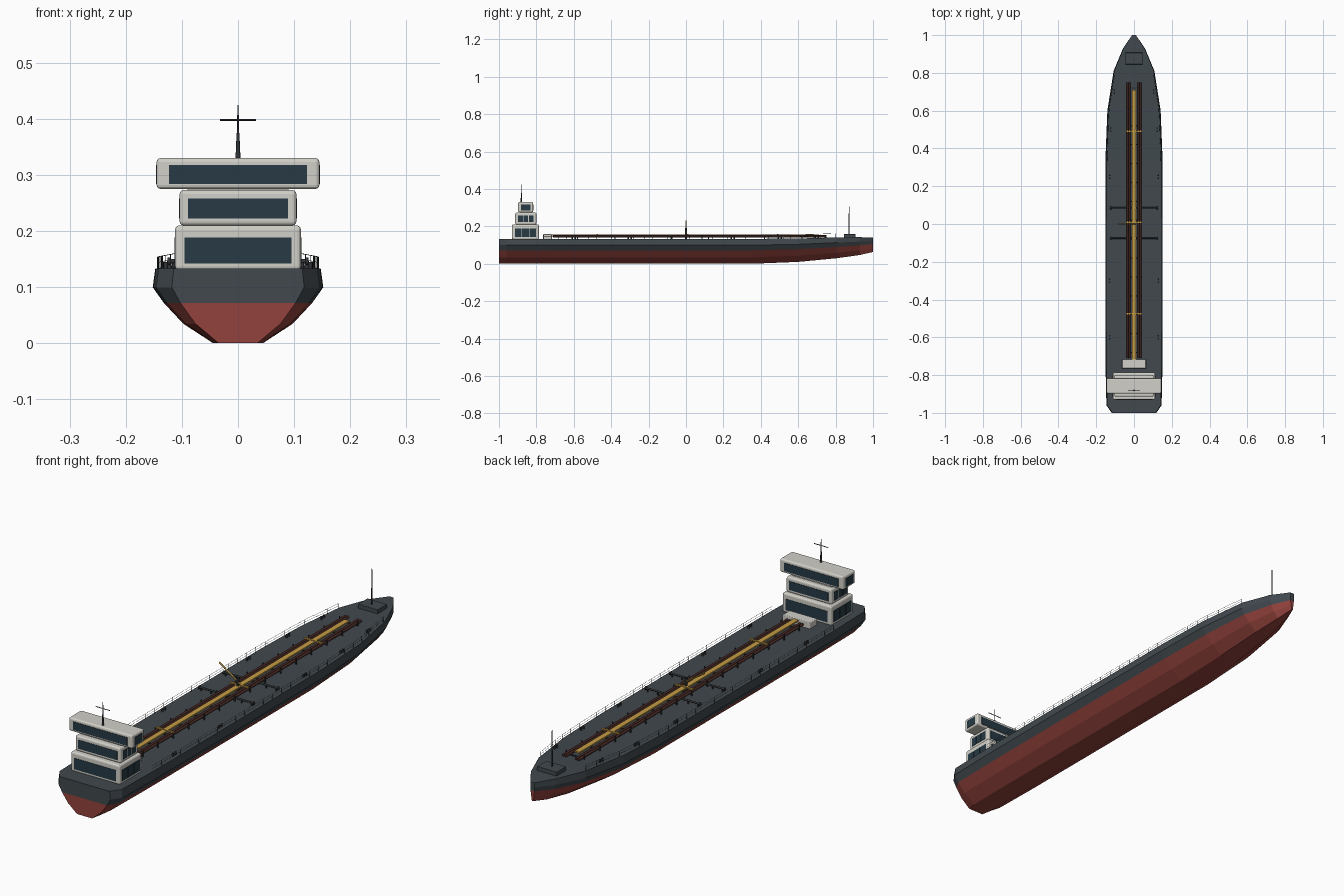
import bpy, bmesh
from mathutils import Vector

if "Cube" in bpy.data.objects:
    bpy.data.objects.remove(bpy.data.objects["Cube"])


def mat(name, r, g, b):
    m = bpy.data.materials.new(name)
    m.diffuse_color = (r, g, b, 1)
    m.use_nodes = True
    m.node_tree.nodes["Principled BSDF"].inputs["Base Color"].default_value = m.diffuse_color
    return m


DARK = mat("dark_paint", 0.052, 0.065, 0.075)
RED = mat("red_paint", 0.29, 0.055, 0.045)
WHITE = mat("white_paint", 0.64, 0.63, 0.58)
GLASS = mat("glass", 0.02, 0.042, 0.06)
YELLOW = mat("yellow_paint", 0.55, 0.33, 0.06)
BROWN = mat("brown_pipe", 0.07, 0.025, 0.02)
STEEL = mat("dark_steel", 0.03, 0.033, 0.037)


def add_obj(name, bm, *mats):
    me = bpy.data.meshes.new(name)
    bm.to_mesh(me)
    bm.free()
    for m in mats:
        me.materials.append(m)
    ob = bpy.data.objects.new(name, me)
    bpy.context.collection.objects.link(ob)
    return ob


def box(name, x, y, z, m, bevel=0.0):
    """Box from (min, max) ranges on each axis."""
    bm = bmesh.new()
    bmesh.ops.create_cube(bm, size=1)
    for v in bm.verts:
        v.co = [r[0] + (c + 0.5) * (r[1] - r[0]) for c, r in zip(v.co, (x, y, z))]
    ob = add_obj(name, bm, m)
    if bevel:
        mod = ob.modifiers.new("bevel", "BEVEL")
        mod.width, mod.segments = bevel, 3
    return ob


def rod(name, a, b, r, m, r2=None, sides=8):
    """Cylinder or cone between two points."""
    a, b = Vector(a), Vector(b)
    d = b - a
    bm = bmesh.new()
    bmesh.ops.create_cone(bm, cap_ends=True, segments=sides, radius1=r,
                          radius2=r if r2 is None else r2, depth=d.length)
    q = d.to_track_quat('Z', 'Y')
    for v in bm.verts:
        v.co = q @ v.co + (a + b) / 2
    for f in bm.faces:
        f.smooth = len(f.verts) == 4 and sides > 6
    return add_obj(name, bm, m)


# Hull: stations (y, half width, keel z, deck z) and one scaled cross-section
STATIONS = [(-1, .118, 0, .133), (-.96, .146, 0, .133), (-.75, .151, 0, .133),
            (-.35, .152, 0, .133), (.35, .151, 0, .133), (.6, .141, .01, .135),
            (.81, .108, .03, .141), (.93, .058, .047, .142), (1, .01, .063, .14)]
SECTION = [(.97, 1), (1, .75), (.87, .54), (.64, .26), (.29, 0)]

bm = bmesh.new()
rings = []
for y, w, zb, zd in STATIONS:
    half = [(w * s, zb + f * (zd - zb)) for s, f in SECTION]
    pts = [(-x, z) for x, z in half] + half[::-1]
    rings.append([bm.verts.new((x, y, z)) for x, z in pts])
for r, s in zip(rings, rings[1:]):
    for k in range(10):
        j = (k + 1) % 10
        f = bm.faces.new((r[k], r[j], s[j], s[k]))
        f.material_index = 1 if 2 <= k <= 6 else 0
for r in (rings[0], rings[-1]):
    bm.faces.new(r[:3] + r[7:])
    bm.faces.new(r[2:8]).material_index = 1
bmesh.ops.recalc_face_normals(bm, faces=bm.faces)
add_obj("hull", bm, DARK, RED)


def deck(y):
    """Deck half width and height at y."""
    for (y0, w0, _, z0), (y1, w1, _, z1) in zip(STATIONS, STATIONS[1:]):
        if y <= y1:
            t = (y - y0) / (y1 - y0)
            return .97 * (w0 + t * (w1 - w0)), z0 + t * (z1 - z0)


# Deckhouse tiers with window panels on all four sides:
# half width, y range, z range, window half width, window z range, side panes
TIERS = [("lower_house", .112, (-.93, -.787), (.13, .21), .095, (.142, .188), 3),
         ("middle_house", .104, (-.913, -.80), (.21, .273), .089, (.222, .258), 3),
         ("bridge", .145, (-.897, -.817), (.275, .33), .123, (.284, .318), 1)]
for name, hw, (y0, y1), z, ww, wz, panes in TIERS:
    box(name, (-hw, hw), (y0, y1), z, WHITE, .007)
    box(name + "_front_window", (-ww, ww), (y0 - .0015, y0 + .003), wz, GLASS)
    box(name + "_rear_window", (-ww, ww), (y1 - .003, y1 + .0015), wz, GLASS)
    a, b = y0 + .013, y1 - .013
    step = (b - a) / panes
    for i in range(panes):
        yr = (a + i * step + .0015, a + (i + 1) * step - .0015)
        for s in (-1, 1):
            xs = sorted((s * (hw - .003), s * (hw + .0015)))
            box(name + "_side_window", xs, yr, wz, GLASS)
box("bridge_neck", (-.09, .09), (-.89, -.82), (.268, .28), WHITE)

# Radar mast
rod("mast_base", (0, -.88, .328), (0, -.88, .375), .0045, STEEL, .0025)
rod("mast", (0, -.88, .37), (0, -.88, .425), .002, STEEL, .001)
rod("mast_crossbar", (-.032, -.88, .398), (.032, -.88, .398), .0015, STEEL)

# Small house in front of the superstructure
box("pump_house", (-.063, .063), (-.765, -.717), (.13, .158), WHITE, .003)

# Catwalk, with cross platforms
box("catwalk", (-.011, .011), (-.73, .71), (.150, .156), YELLOW)
for y in (-.475, .01, .49):
    box("cross_platform", (-.042, .042), (y - .004, y + .004), (.153, .158), YELLOW)

# Cargo pipes and their supports
for s in (-1, 1):
    for x in (.023, .035):
        rod("cargo_pipe", (s * x, -.71, .147), (s * x, .75, .147), .0055, BROWN)
for i in range(15):
    y = -.68 + i * .1
    box("pipe_support_beam", (-.042, .042), (y - .003, y + .003), (.139, .143), STEEL)
    for s in (-1, 1):
        x = s * .041
        box("pipe_support_post", (x - .002, x + .002), (y - .002, y + .002),
            (.13, .156), STEEL)

# Transverse manifolds with end valves
for y in (-.075, .085):
    rod("manifold", (-.125, y, .146), (.125, y, .146), .004, STEEL)
    for s in (-1, 1):
        rod("manifold_flange", (s * .12, y, .146), (s * .126, y, .146), .007, STEEL)
        for x in (.07, .115):
            rod("manifold_leg", (s * x, y, .131), (s * x, y, .147), .003, STEEL)

# Hose crane amidships
rod("crane_post", (0, 0, .13), (0, 0, .19), .005, STEEL)
rod("crane_boom", (.01, 0, .166), (-.085, 0, .23), .003, YELLOW)

# Bow hatch and foremast
box("bow_hatch", (-.045, .045), (.845, .907), (.135, .158), DARK, .002)
rod("foremast", (0, .872, .15), (0, .872, .305), .003, STEEL, .0015)

# Deck-edge railings and mooring bollards
for s in (-1, 1):
    ys = [-.76 + i * .06 for i in range(27)]
    edge = [(s * (deck(y)[0] - .004), y, deck(y)[1]) for y in ys]
    for x, y, z in edge:
        rod("rail_post", (x, y, z - .002), (x, y, z + .021), .0008, STEEL, sides=4)
    for h in (.011, .021):
        cu = bpy.data.curves.new("railing", "CURVE")
        cu.dimensions = '3D'
        cu.bevel_depth, cu.bevel_resolution = .0006, 0
        sp = cu.splines.new('POLY')
        sp.points.add(len(edge) - 1)
        for p, (x, y, z) in zip(sp.points, edge):
            p.co = (x, y, z + h, 1)
        cu.materials.append(STEEL)
        bpy.context.collection.objects.link(bpy.data.objects.new("railing", cu))
    for y in (-.6, -.3, .25, .5, .7):
        w, z = deck(y)
        for d in (-.008, .008):
            x = s * (w - .018)
            rod("bollard", (x, y + d, z - .003), (x, y + d, z + .012), .004, STEEL)
